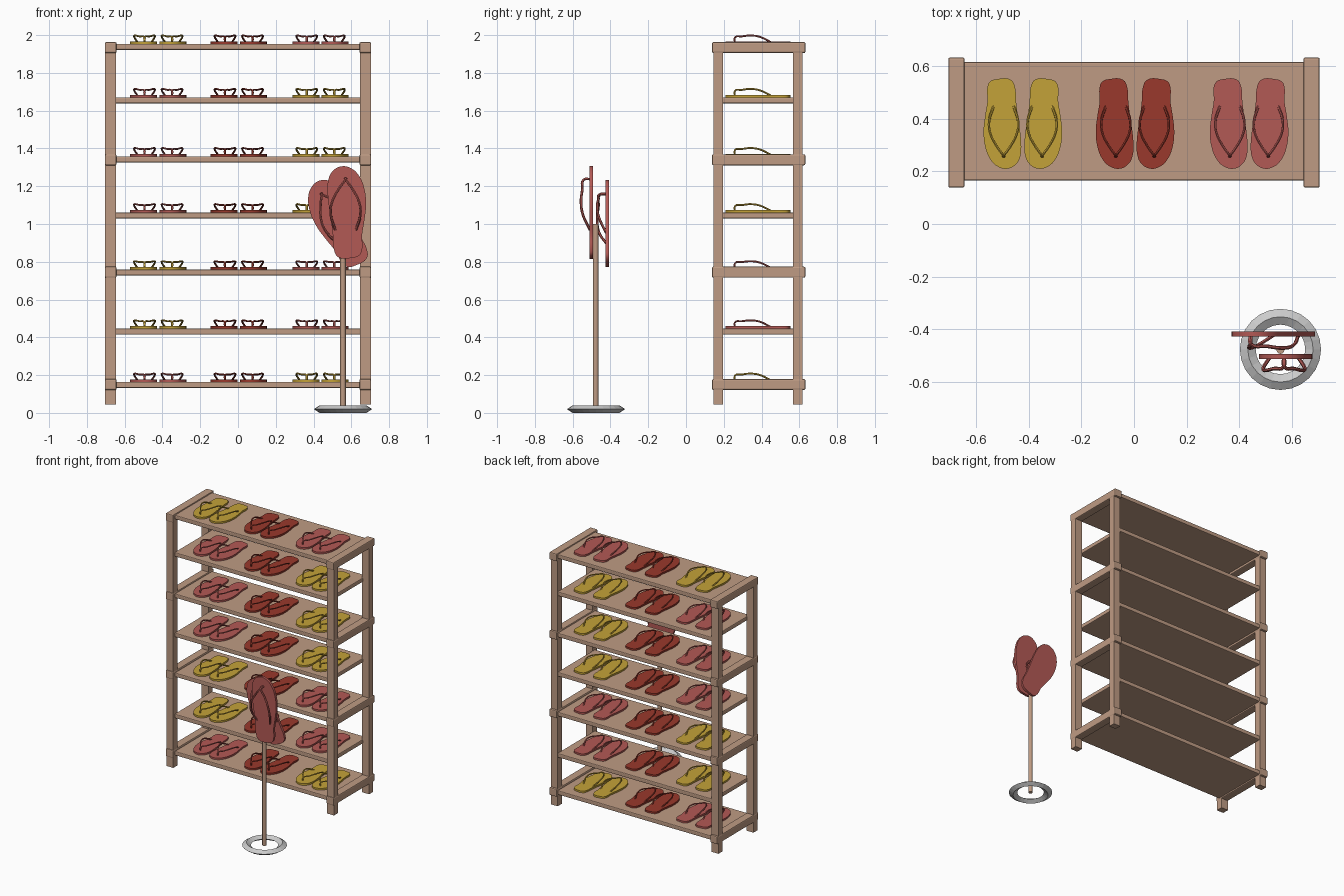
import bpy, bmesh
from math import radians
from mathutils import Matrix, Vector

if "Cube" in bpy.data.objects:
    bpy.data.objects.remove(bpy.data.objects["Cube"])


def material(name, rgb):
    m = bpy.data.materials.new(name)
    m.diffuse_color = (*rgb, 1)
    m.use_nodes = True
    m.node_tree.nodes["Principled BSDF"].inputs["Base Color"].default_value = m.diffuse_color
    return m


wood = material("wood", (0.52, 0.33, 0.23))
colours = {"Y": material("yellow", (0.55, 0.36, 0.04)),
           "R": material("red", (0.32, 0.04, 0.025)),
           "P": material("pink", (0.45, 0.10, 0.09))}


def add(name, mesh, mat=None, matrix=None):
    ob = bpy.data.objects.new(name, mesh)
    bpy.context.collection.objects.link(ob)
    if mat and not mesh.materials:
        mesh.materials.append(mat)
    if matrix:
        ob.matrix_world = matrix
    return ob


def box(name, x, y, z, bevel=0.0):
    bm = bmesh.new()
    bmesh.ops.create_cube(bm, size=1)
    size = Vector((x[1] - x[0], y[1] - y[0], z[1] - z[0]))
    mid = Vector((x[0] + x[1], y[0] + y[1], z[0] + z[1])) / 2
    bmesh.ops.transform(bm, verts=bm.verts,
                        matrix=Matrix.Translation(mid) @ Matrix.Diagonal((*size, 1)))
    if bevel:
        bmesh.ops.bevel(bm, geom=bm.edges[:], offset=bevel, segments=2,
                        profile=0.5, affect='EDGES')
    me = bpy.data.meshes.new(name)
    bm.to_mesh(me)
    bm.free()
    return add(name, me, wood)


def curve_mesh(splines, cyclic=False, **settings):
    """Smooth curve through the points, turned into a mesh."""
    cu = bpy.data.curves.new("guide", 'CURVE')
    cu.dimensions = '2D' if cyclic else '3D'
    cu.resolution_u = 4
    for key, val in settings.items():
        setattr(cu, key, val)
    for pts in splines:
        s = cu.splines.new('BEZIER')
        s.bezier_points.add(len(pts) - 1)
        s.use_cyclic_u = cyclic
        for bp, p in zip(s.bezier_points, pts):
            bp.co = p
            bp.handle_left_type = bp.handle_right_type = 'AUTO'
    ob = bpy.data.objects.new("guide", cu)
    bpy.context.collection.objects.link(ob)
    dg = bpy.context.evaluated_depsgraph_get()
    me = bpy.data.meshes.new_from_object(ob.evaluated_get(dg))
    bpy.data.objects.remove(ob)
    return me


# sole outline (toe towards -y) and the two strap arms
outline = [(-0.018, 0.170), (0.034, 0.167), (0.049, 0.140), (0.053, 0.09),
           (0.060, 0.03), (0.069, -0.03), (0.073, -0.085), (0.070, -0.12),
           (0.056, -0.150), (0.022, -0.170), (-0.016, -0.162), (-0.044, -0.135),
           (-0.063, -0.09), (-0.070, -0.03), (-0.064, 0.03), (-0.055, 0.09),
           (-0.056, 0.135), (-0.046, 0.160)]
arm = [(0, -0.122, 0.006), (0, -0.121, 0.033), (0.026, -0.085, 0.039),
       (0.051, -0.035, 0.044), (0.055, 0.01, 0.037), (0.038, 0.067, 0.010)]
THICK = 0.013


def flip_flop_mesh(side, mat):
    sole = curve_mesh([[(side * x, y, 0) for x, y in outline]], True,
                      fill_mode='BOTH', extrude=THICK / 2)
    sole.transform(Matrix.Translation((0, 0, THICK / 2)))
    strap = curve_mesh([[(side * (0.006 + s * x), y, z) for x, y, z in arm]
                        for s in (-1, 1)], bevel_depth=0.005, bevel_resolution=1,
                       use_fill_caps=True)
    bm = bmesh.new()
    bm.from_mesh(sole)
    bm.from_mesh(strap)
    bmesh.ops.remove_doubles(bm, verts=bm.verts, dist=1e-5)
    bmesh.ops.recalc_face_normals(bm, faces=bm.faces)
    me = bpy.data.meshes.new("flip_flop")
    bm.to_mesh(me)
    bm.free()
    me.materials.clear()
    me.materials.append(mat)
    me.shade_smooth()
    me.set_sharp_from_angle(angle=radians(40))
    return me


shoes = {(c, s): flip_flop_mesh(s, m) for c, m in colours.items() for s in (1, -1)}

# rack: posts and side rails
for s, label in ((-1, "left"), (1, "right")):
    xs = sorted((s * 0.645, s * 0.703))
    box(label + "_front_post", xs, (0.145, 0.196), (0.045, 1.955))
    box(label + "_back_post", xs, (0.566, 0.616), (0.045, 1.955))
    for z in (0.150, 0.745, 1.340, 1.934):
        box(label + "_side_rail", sorted((s * 0.643, s * 0.705)),
            (0.138, 0.632), (z - 0.029, z + 0.029), 0.007)

# shelves with three pairs each
rows = [(0.148, "PRY"), (0.43, "YRP"), (0.743, "YRP"), (1.045, "PRY"),
        (1.342, "PRY"), (1.655, "PRY"), (1.938, "YRP")]
for z, order in rows:
    box("shelf", (-0.65, 0.65), (0.165, 0.615), (z - 0.016, z + 0.016), 0.006)
    for x, c in zip((-0.422, 0.004, 0.437), order):
        for s in (1, -1):
            add("flip_flop", shoes[c, s], None,
                Matrix.Translation((x - s * 0.079, 0.38, z + 0.016)))

# display stand: ring base and pole
bm = bmesh.new()
n = 24
section = [(0.154, 0.02), (0.124, 0.04), (0.094, 0.02), (0.124, 0.0)]
rings = []
for i in range(n):
    rot = Matrix.Rotation(radians(360 * i / n), 3, 'Z')
    rings.append([bm.verts.new(rot @ Vector((r, 0, z))) for r, z in section])
for i in range(n):
    a, b = rings[i], rings[(i + 1) % n]
    for j in range(4):
        k = (j + 1) % 4
        bm.faces.new((a[j], b[j], b[k], a[k]))
bmesh.ops.recalc_face_normals(bm, faces=bm.faces)
me = bpy.data.meshes.new("stand_base")
bm.to_mesh(me)
bm.free()
add("stand_base", me, None, Matrix.Translation((0.556, -0.476, 0)))

bm = bmesh.new()
bmesh.ops.create_cone(bm, cap_ends=True, segments=12, radius1=0.015,
                      radius2=0.015, depth=0.98)
me = bpy.data.meshes.new("stand_pole")
bm.to_mesh(me)
bm.free()
me.shade_smooth()
me.set_sharp_from_angle(angle=radians(40))
add("stand_pole", me, wood, Matrix.Translation((0.556, -0.478, 0.51)))

# large upright pair on the stand, toes up and straps to the front
upright = Matrix(((-1, 0, 0, 0), (0, 0, -1, 0), (0, -1, 0, 0), (0, 0, 0, 1)))
for name, s, loc, tilt in (("display_shoe_front", 1, (0.578, -0.493, 1.063), 0),
                           ("display_shoe_back", -1, (0.522, -0.408, 1.003), -30)):
    add(name, shoes["P", s], None, Matrix.Translation(loc)
        @ Matrix.Rotation(radians(tilt), 4, 'Y') @ upright @ Matrix.Scale(1.425, 4))
